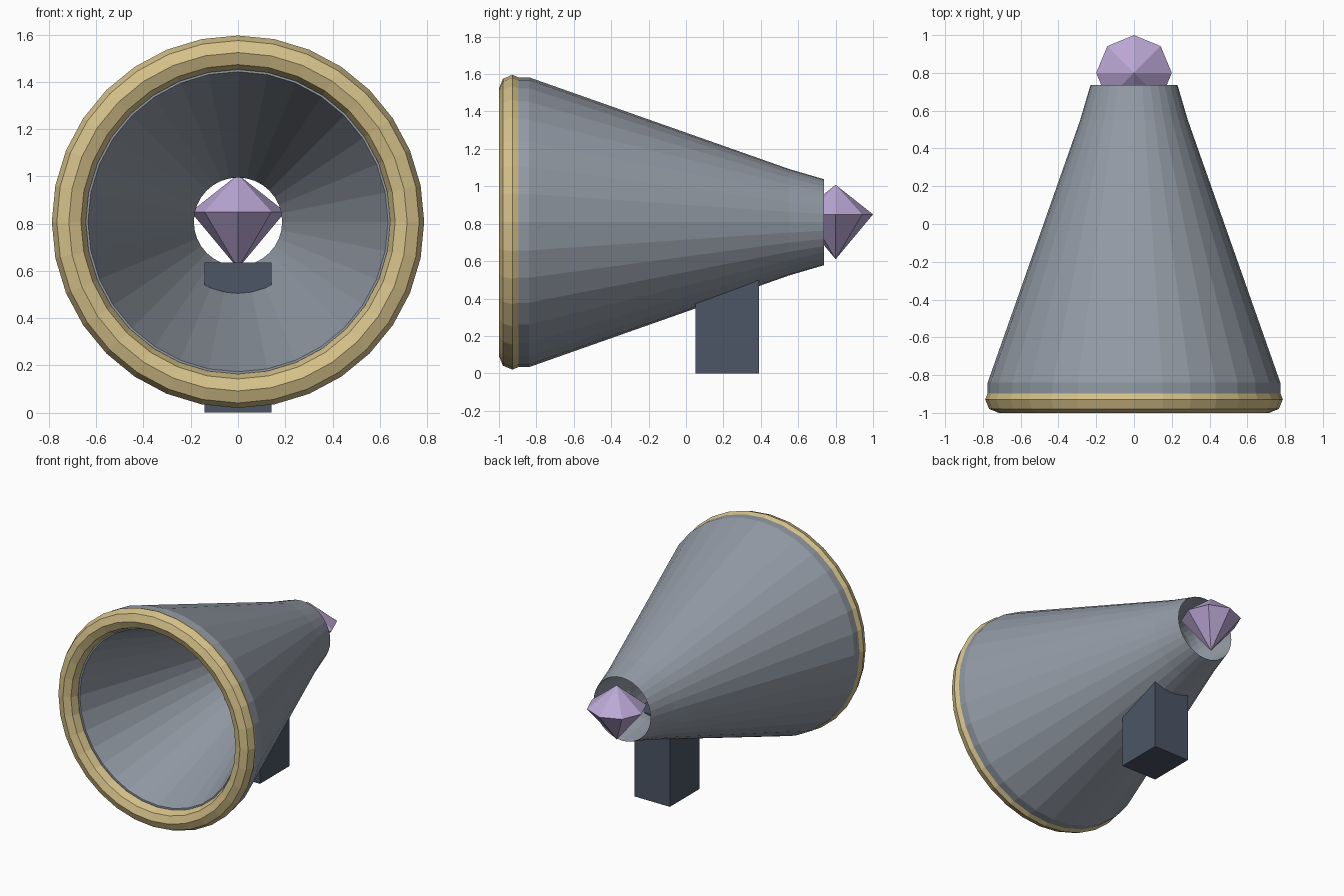
import bpy
import bmesh
from math import cos, sin, pi

cube = bpy.data.objects.get("Cube")
if cube:
    bpy.data.objects.remove(cube, do_unlink=True)

AXIS_Z = 0.808
SIDES = 32


def material(name, rgb):
    mat = bpy.data.materials.new(name)
    mat.use_nodes = True
    mat.diffuse_color = (*rgb, 1)
    mat.node_tree.nodes["Principled BSDF"].inputs["Base Color"].default_value = (*rgb, 1)
    return mat


def finish(name, bm, mat):
    bmesh.ops.recalc_face_normals(bm, faces=bm.faces)
    mesh = bpy.data.meshes.new(name)
    bm.to_mesh(mesh)
    bm.free()
    mesh.materials.append(mat)
    obj = bpy.data.objects.new(name, mesh)
    bpy.context.collection.objects.link(obj)
    return obj


def lathe(name, profile, mat):
    """Spin a closed (radius, y) profile around the horizontal axis."""
    bm = bmesh.new()
    rings = []
    for i in range(SIDES):
        a = 2 * pi * i / SIDES
        rings.append([bm.verts.new((r * cos(a), y, AXIS_Z + r * sin(a))) for r, y in profile])
    n = len(profile)
    for i in range(SIDES):
        here, there = rings[i], rings[(i + 1) % SIDES]
        for j in range(n):
            k = (j + 1) % n
            bm.faces.new((here[j], here[k], there[k], there[j]))
    return finish(name, bm, mat)


grey = material("steel grey", (0.29, 0.325, 0.375))
gold = material("pale gold", (0.66, 0.53, 0.25))
slate = material("dark slate", (0.07, 0.092, 0.13))
lilac = material("lilac crystal", (0.50, 0.39, 0.67))

# Thick-walled horn, open at both ends
lathe("horn_body", [(0.775, -0.92), (0.775, -0.84), (0.285, 0.55), (0.23, 0.737),
                    (0.187, 0.45), (0.187, 0.39), (0.635, -0.92)], grey)

# Eight-sided rim ring round the wide mouth
lathe("mouth_ring", [(0.716 + 0.072 * cos(i * pi / 4), -0.928 + 0.072 * sin(i * pi / 4))
                     for i in range(8)], gold)

# Support block, reaching up through the horn wall
bm = bmesh.new()
bmesh.ops.create_cube(bm, size=1)
bmesh.ops.scale(bm, vec=(0.285, 0.34, 0.635), verts=bm.verts)
bmesh.ops.translate(bm, vec=(0, 0.22, 0.3175), verts=bm.verts)
finish("support_block", bm, slate)

# Faceted crystal: shallow crown over a deeper point
bm = bmesh.new()
crown = bm.verts.new((0, 0.8, 1.008))
point = bm.verts.new((0, 0.8, 0.61))
girdle = [bm.verts.new((0.2 * cos(i * pi / 4), 0.8 + 0.2 * sin(i * pi / 4), 0.85))
          for i in range(8)]
for i in range(8):
    a, b = girdle[i], girdle[(i + 1) % 8]
    bm.faces.new((a, b, crown))
    bm.faces.new((b, a, point))
finish("crystal", bm, lilac)
